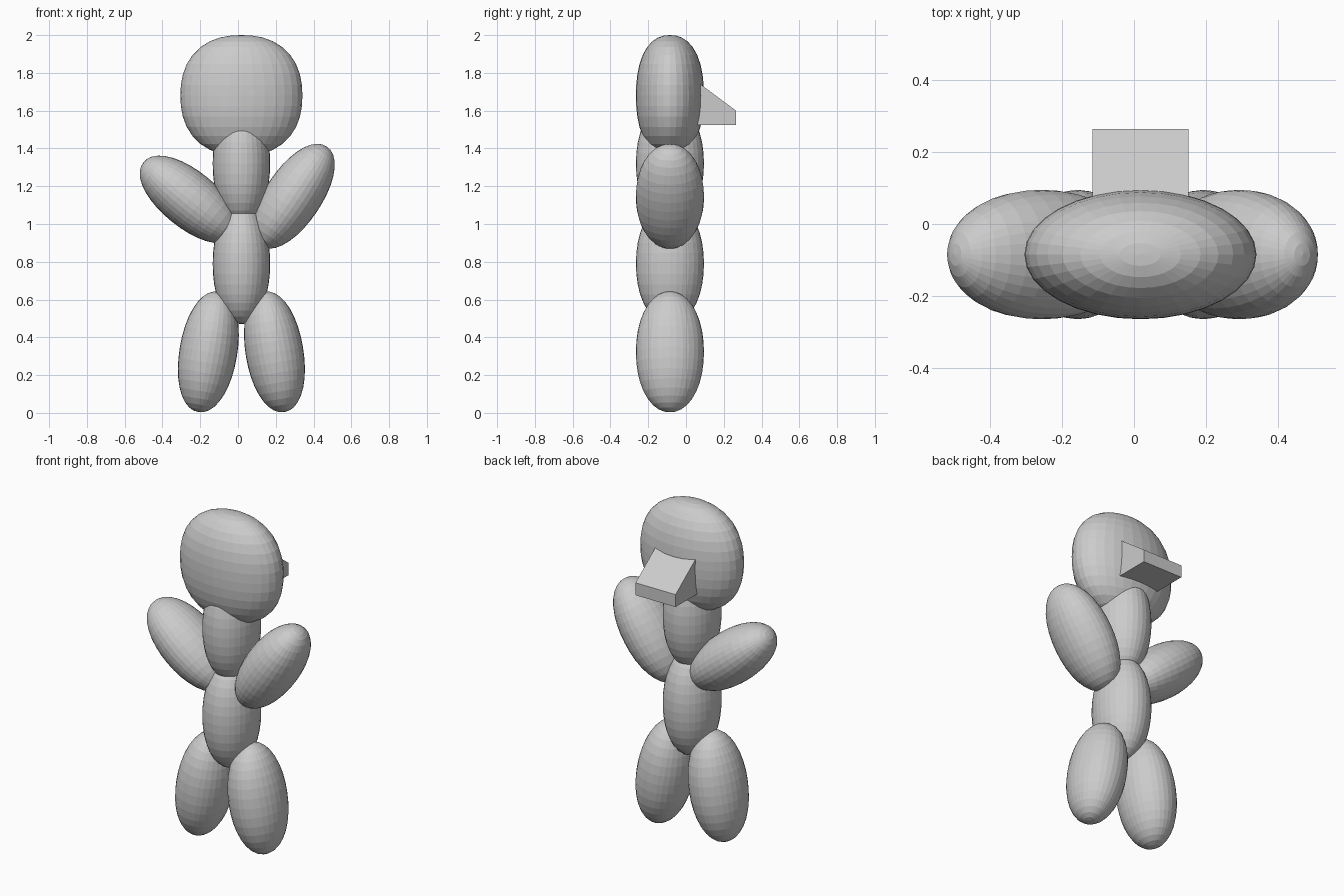
import bpy, bmesh
from math import radians, hypot
from mathutils import Matrix, Vector

if "Cube" in bpy.data.objects:
    bpy.data.objects.remove(bpy.data.objects["Cube"])

CX, CY = 0.018, -0.085   # shared centre of all body parts


def add_object(name, bm):
    mesh = bpy.data.meshes.new(name)
    bm.to_mesh(mesh)
    bm.free()
    obj = bpy.data.objects.new(name, mesh)
    bpy.context.collection.objects.link(obj)
    return obj


def blob(name, x, z, rx, rz, lean=0.0, power=2.1):
    """Flat-shaded, slightly squared ellipsoid leaning sideways in the xz plane."""
    bm = bmesh.new()
    bmesh.ops.create_uvsphere(bm, u_segments=32, v_segments=18, radius=1)
    for v in bm.verts:
        h = hypot(v.co.x, v.co.y)
        v.co *= (h ** power + abs(v.co.z) ** power) ** (-1 / power)
        v.co = Vector((v.co.x * rx, v.co.y * 0.18, v.co.z * rz))
    bm.transform(Matrix.Translation((x, CY, z)) @ Matrix.Rotation(radians(lean), 4, 'Y'))
    return add_object(name, bm)


# Head and two-part trunk
blob("head", CX, 1.68, 0.323, 0.32, power=2.3)
blob("upper_torso", CX, 1.32, 0.152, 0.32)
blob("lower_torso", CX, 0.79, 0.152, 0.32)

# Arms, raised at different angles
blob("left_arm", -0.257, 1.13, 0.15, 0.313, lean=-51)
blob("right_arm", 0.293, 1.147, 0.149, 0.317, lean=34)

# Legs, splayed outward
for name, side in (("left_leg", -1), ("right_leg", 1)):
    blob(name, CX + side * 0.175, 0.323, 0.153, 0.323, lean=-side * 9.5)

# Wedge sticking out of the back of the head
profile = [(0.0, 1.525), (0.265, 1.525), (0.265, 1.60), (0.0, 1.797)]
bm = bmesh.new()
face = bm.faces.new([bm.verts.new((CX - 0.134, y, z)) for y, z in profile])
ext = bmesh.ops.extrude_face_region(bm, geom=[face])
new_verts = [g for g in ext["geom"] if isinstance(g, bmesh.types.BMVert)]
bmesh.ops.translate(bm, verts=new_verts, vec=(0.268, 0, 0))
bmesh.ops.recalc_face_normals(bm, faces=bm.faces)
add_object("back_wedge", bm)
